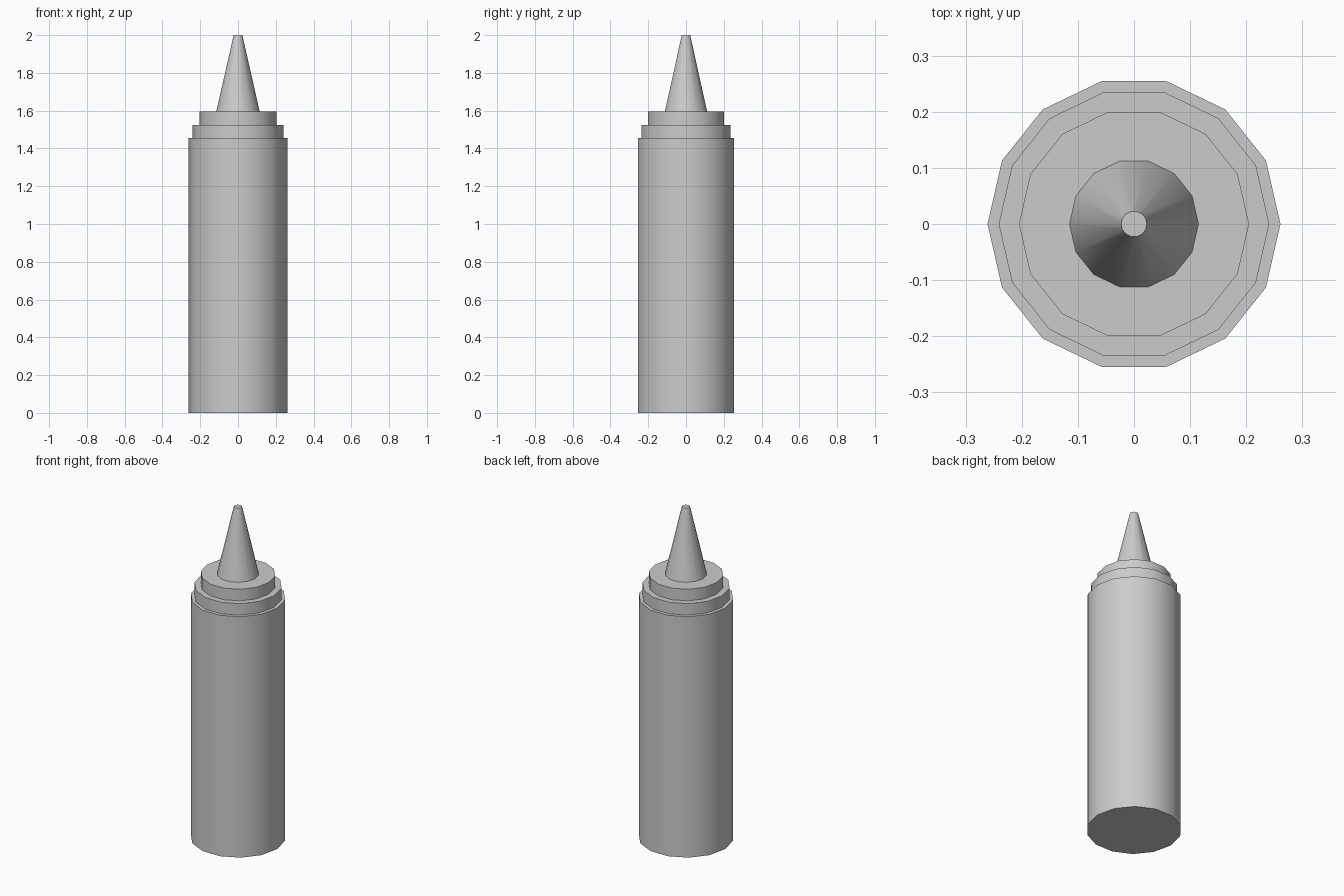
import bpy, bmesh
from math import cos, sin, pi, radians

if "Cube" in bpy.data.objects:
    bpy.data.objects.remove(bpy.data.objects["Cube"])

SIDES = 14


def lathe(name, profile, cap_bottom=False, cap_top=False):
    """Revolve (radius, z) points, listed from bottom to top."""
    bm = bmesh.new()
    rings = [[bm.verts.new((r * cos(2 * pi * k / SIDES), r * sin(2 * pi * k / SIDES), z))
              for k in range(SIDES)] for r, z in profile]
    for a, b in zip(rings, rings[1:]):
        for k in range(SIDES):
            n = (k + 1) % SIDES
            bm.faces.new((a[k], a[n], b[n], b[k]))
    if cap_bottom:
        bm.faces.new(rings[0][::-1])
    if cap_top:
        bm.faces.new(rings[-1])
    mesh = bpy.data.meshes.new(name)
    bm.to_mesh(mesh)
    bm.free()
    obj = bpy.data.objects.new(name, mesh)
    bpy.context.collection.objects.link(obj)
    bpy.ops.object.select_all(action='DESELECT')
    obj.select_set(True)
    bpy.context.view_layer.objects.active = obj
    bpy.ops.object.shade_smooth_by_angle(angle=radians(35))
    return obj


# Bottle body with its flat shoulder
lathe("bottle_body", [(0.261, 0), (0.261, 1.455), (0.241, 1.455)], cap_bottom=True)

# Two-step screw cap
lathe("stepped_cap", [(0.241, 1.455), (0.241, 1.525), (0.205, 1.525),
                      (0.205, 1.595), (0.115, 1.595)])

# Tapered nozzle
lathe("nozzle", [(0.115, 1.595), (0.023, 2.0)], cap_top=True)
